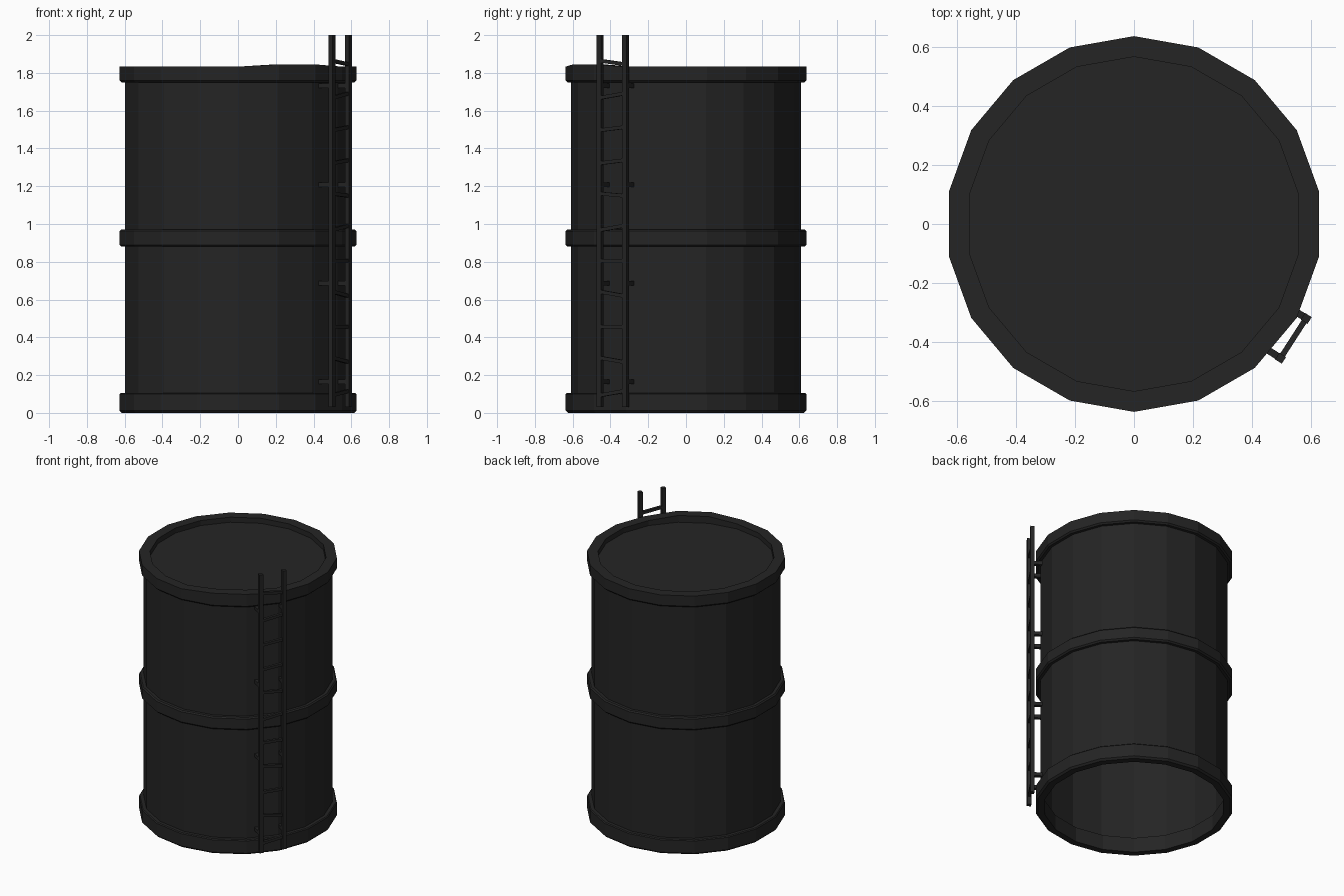
import bpy, bmesh, math
from mathutils import Vector, Matrix

cube = bpy.data.objects.get("Cube")
if cube:
    bpy.data.objects.remove(cube, do_unlink=True)

SIDES = 18
paint = bpy.data.materials.new("charcoal metal")
COLOUR = (0.018, 0.018, 0.018, 1)
paint.diffuse_color = COLOUR
paint.use_nodes = True
bsdf = paint.node_tree.nodes["Principled BSDF"]
bsdf.inputs["Base Color"].default_value = COLOUR
bsdf.inputs["Roughness"].default_value = 0.8


def finish(name, bm):
    mesh = bpy.data.meshes.new(name)
    bm.to_mesh(mesh)
    bm.free()
    mesh.materials.append(paint)
    obj = bpy.data.objects.new(name, mesh)
    bpy.context.collection.objects.link(obj)
    return obj


def lathe(name, profile, closed=True, dent=None):
    """Turn a (radius, z) profile into an 18-sided ring or tube."""
    bm = bmesh.new()
    rows = []
    for r, z in profile:
        row = []
        for i in range(SIDES):
            a = math.tau * i / SIDES - math.pi / 2
            row.append(bm.verts.new((r * math.cos(a), r * math.sin(a), z)))
        rows.append(row)
    pairs = list(zip(rows, rows[1:]))
    if closed:
        pairs.append((rows[-1], rows[0]))
    for low, high in pairs:
        for i in range(SIDES):
            j = (i + 1) % SIDES
            bm.faces.new((low[i], low[j], high[j], high[i]))
    if dent:
        dent(bm)
    bmesh.ops.recalc_face_normals(bm, faces=bm.faces)
    return finish(name, bm)


def hoop(name, z0, z1, inner, c0, c1, dent=None):
    """Flat band with optional small chamfers below and above."""
    outer = 0.637
    profile = [(inner, z0), (outer - c0, z0), (outer, z0 + c0),
               (outer, z1 - c1), (outer - c1, z1), (inner, z1)]
    if not c1:
        profile.pop(3)
    return lathe(name, profile, dent=dent)


def bar(name, start, end, width, side):
    """Square bar between two points, one side square to the given axis."""
    start, end = Vector(start), Vector(end)
    axis = (end - start).normalized()
    x = (side - axis * side.dot(axis)).normalized()
    y = axis.cross(x)
    rot = Matrix((x, y, axis)).transposed().to_4x4()
    scale = Matrix.Diagonal((width, width, (end - start).length, 1))
    bm = bmesh.new()
    bmesh.ops.create_cube(bm, size=1, matrix=Matrix.Translation((start + end) / 2) @ rot @ scale)
    return finish(name, bm)


def bent_lip(bm):
    # The lip is bent slightly upward beside the ladder
    for v in bm.verts:
        if v.co.z > 1.8 and 0.15 < v.co.x < 0.45 and v.co.y < -0.35:
            v.co.z += 0.012


# Tank shell, open underneath, with three hoops
lathe("tank_wall", [(0.608, 0.01), (0.608, 1.82)], closed=False)
hoop("bottom_hoop", 0.0, 0.105, 0.58, 0.012, 0.006)
hoop("middle_hoop", 0.88, 0.97, 0.6, 0.01, 0.008)
hoop("top_hoop", 1.75, 1.833, 0.567, 0.01, 0, bent_lip)

# Recessed lid
bm = bmesh.new()
bmesh.ops.create_circle(bm, cap_ends=True, segments=SIDES, radius=0.6,
                        matrix=Matrix.Translation((0, 0, 1.797)))
finish("lid", bm)

# Ladder rails and wall brackets
front = Vector((0.497, -0.455, 0))
back = Vector((0.584, -0.32, 0))
along = (back - front).normalized()
inward = Vector((-along.y, along.x, 0))
up = Vector((0, 0, 1))
for label, foot in (("front", front), ("back", back)):
    bar(label + "_ladder_rail", foot + up * 0.03, foot + up * 2, 0.027, along)
    for i in range(4):
        p = foot + up * (0.165 + 0.522 * i)
        bar(f"{label}_bracket_{i + 1}", p, p + inward * 0.09, 0.024, up)

# Slightly crooked rungs
tilts = [1, -1, 0, -1, 0, 1, -0.5, 0.7, 0.7, 1, -0.8]
for i, tilt in enumerate(tilts):
    z = 0.105 + 0.175 * i
    lean = 0.012 * tilt
    bar(f"rung_{i + 1}", front + up * (z - lean), back + up * (z + lean), 0.019, inward)
